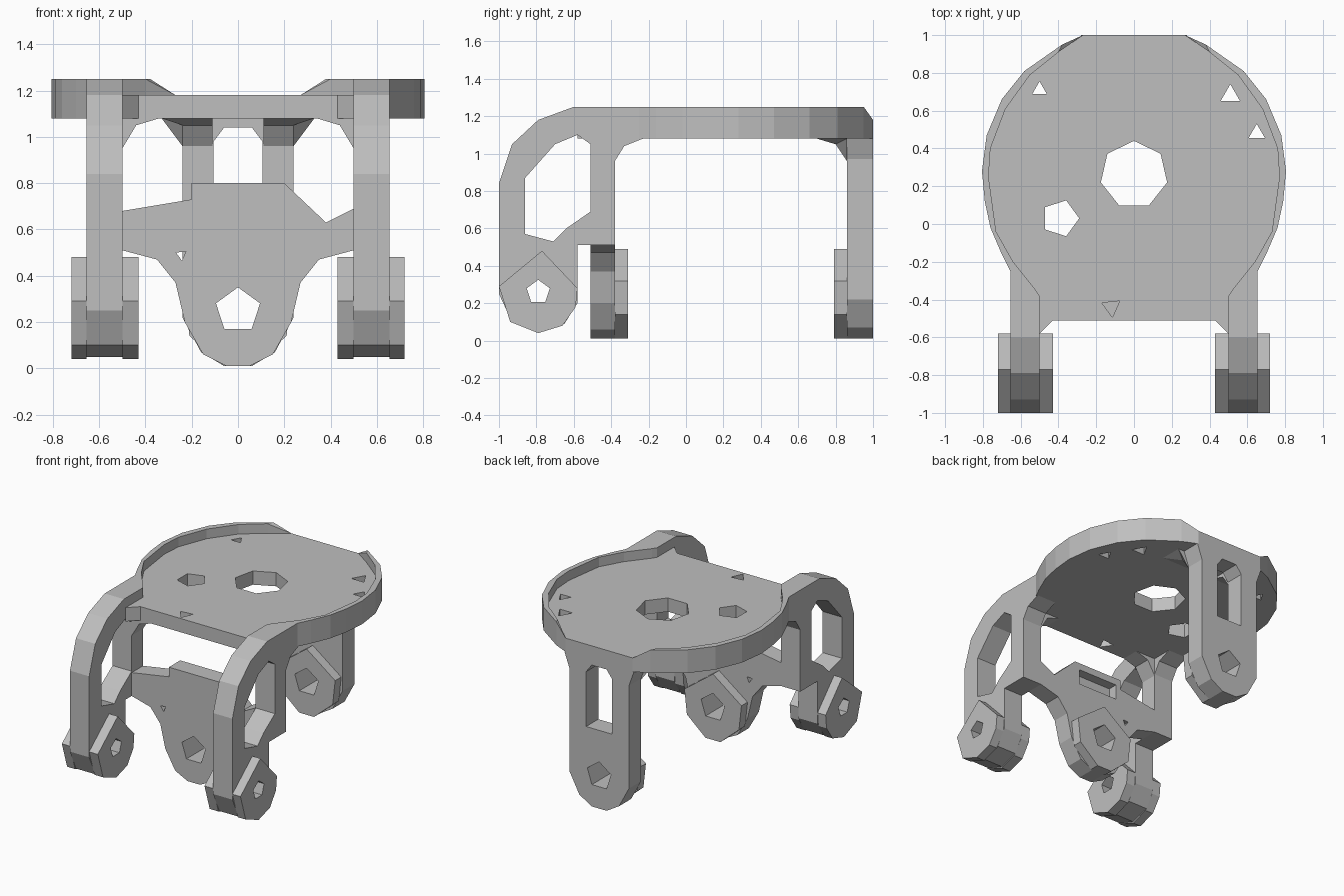
import bpy, bmesh
from math import cos, sin, tau
from mathutils import Vector

if "Cube" in bpy.data.objects:
    bpy.data.objects.remove(bpy.data.objects["Cube"])

grey = bpy.data.materials.new("plain_grey")
grey.use_nodes = True
GREY = (0.52, 0.52, 0.52, 1)
grey.diffuse_color = GREY
grey.node_tree.nodes["Principled BSDF"].inputs["Base Color"].default_value = GREY


def ngon(a, b, r, n, turn=0.25):
    """Regular polygon used for holes."""
    return [(a + r * cos(tau * (i / n + turn)), b + r * sin(tau * (i / n + turn))) for i in range(n)]


def flip(pts, s):
    return [(a * s, b) for a, b in pts]


def both(half):
    """Close a right-hand half outline with its mirror image."""
    return half + [(-a, b) for a, b in reversed(half) if abs(a) > 1e-4]


def prism(name, outline, axis, lo, hi, holes=(), tweak=None):
    """Extrude an outline with holes along an axis."""
    place = {"x": lambda a, b, d: (d, a, b),
             "y": lambda a, b, d: (a, d, b),
             "z": lambda a, b, d: (a, b, d)}[axis]
    bm = bmesh.new()
    pairs = []
    for loop in [outline, *holes]:
        vs = [bm.verts.new(place(a, b, lo)) for a, b in loop]
        pairs += list(zip(vs, vs[1:] + vs[:1]))
    edges = [bm.edges.new(p) for p in pairs]
    normal = Vector(place(0, 0, 1))
    bmesh.ops.triangle_fill(bm, edges=edges, normal=normal, use_beauty=True)
    far = {v: bm.verts.new(v.co + normal * (hi - lo)) for v in list(bm.verts)}
    for f in list(bm.faces):
        bm.faces.new([far[v] for v in reversed(f.verts)])
    for p, q in pairs:
        bm.faces.new((p, q, far[q], far[p]))
    if tweak:
        for v in bm.verts:
            tweak(v.co)
    bmesh.ops.recalc_face_normals(bm, faces=bm.faces[:])
    mesh = bpy.data.meshes.new(name)
    bm.to_mesh(mesh)
    bm.free()
    mesh.materials.append(grey)
    ob = bpy.data.objects.new(name, mesh)
    bpy.context.collection.objects.link(ob)
    return ob


# Top plate with its holes
rim_inner = [(.27, 1), (.40, .91), (.55, .79), (.68, .61), (.76, .40), (.77, .25),
             (.73, -.04), (.64, -.20), (.52, -.35), (.50, -.38)]
plate_half = rim_inner + [(.50, -.58), (.43, -.51)]
plate_holes = [ngon(0, .26, .18, 7), ngon(-.39, .03, .10, 5, 0),
               ngon(-.12, -.44, .055, 3, .1), ngon(.51, .68, .06, 3),
               ngon(.65, .48, .05, 3), ngon(-.5, .71, .045, 3)]
prism("top_plate", both(plate_half), "z", 1.08, 1.18, plate_holes)

# Raised rim, sloping down at the back
rim_outer = [(.655, -.38), (.655, -.25), (.70, -.16), (.76, -.02), (.79, .12), (.805, .28),
             (.78, .47), (.70, .66), (.58, .81), (.38, .95)]


def slope_rim(co):
    if abs(co.x) < .3 and co.z > 1.2:
        co.z = 1.18


# Curved front arms with posts, and their pivot bosses
arm = [(-1, .84), (-.93, 1.05), (-.79, 1.18), (-.6, 1.25), (-.38, 1.25), (-.38, 1.08),
       (-.23, 1.08), (-.33, 1.04), (-.38, .96), (-.38, .51), (-.58, .51), (-.58, .2),
       (-.65, .09), (-.79, .05), (-.93, .1), (-1, .25)]
arm_window = [(-.86, .57), (-.71, .53), (-.64, .6), (-.51, .69), (-.51, 1.05),
              (-.58, 1.1), (-.7, 1.05), (-.86, .87)]
boss = [(-1, .29), (-.77, .48), (-.58, .28), (-.59, .18), (-.66, .08), (-.79, .04), (-.94, .1)]
pivot = ngon(-.79, .26, .065, 5)
corner = [(.5, .95), (.44, 1.05), (.34, 1.08), (.5, 1.08)]
leg_gusset = [(.86, 1.08), (.7, 1.08), (.8, 1.05), (.86, .96)]

for side, s in (("left", 1), ("right", -1)):
    prism(side + "_rim", flip(rim_inner + rim_outer, s), "z", 1.08, 1.25, tweak=slope_rim)
    prism(side + "_arm", arm, "x", .5 * s, .655 * s, [arm_window, pivot])
    prism(side + "_inner_boss", boss, "x", .43 * s, .5 * s, [pivot])
    prism(side + "_outer_boss", boss, "x", .655 * s, .72 * s, [pivot])
    prism(side + "_corner_gusset", flip(corner, s), "y", -.51, -.38)

    def splay(co):
        if co.z > 1.07 and abs(co.x) > .2:
            co.x = .33 * s
    prism(side + "_leg_gusset", leg_gusset, "x", .11 * s, .24 * s, tweak=splay)

# Front cross panel: solid face and a pocketed back layer
lower = [(.35, .47), (.27, .37), (.23, .2), (.15, .06), (.05, .01)]
panel = ([(-.5, .51)] + flip(lower, -1) + lower[::-1] +
         [(.5, .51), (.5, .69), (.38, .63), (.2, .8), (-.2, .8), (-.2, .73), (-.5, .68)])
pin = ngon(0, .25, .1, 5)
notch = ngon(-.245, .49, .025, 3, .1)
pocket = [(-.16, .64), (.16, .64), (.16, .75), (-.16, .75)]
prism("front_panel_face", panel, "y", -.51, -.45, [pin, notch])
prism("front_panel_back", panel, "y", -.45, -.38, [pin, notch, pocket])

# Rear leg with window
leg = both([(.28, 1.08), (.24, .97), (.24, .22), (.16, .07), (.06, .01)])
leg_window = both([(.105, .58), (.105, .98), (.06, 1.04)])
prism("rear_leg", leg, "y", .86, 1, [pin, leg_window])

# Faceted bosses behind the front panel and inside the rear leg
hub = both([(0, .49), (.23, .32), (.21, .14), (.06, .01)])
prism("front_panel_boss", hub, "y", -.38, -.31, [pin])
prism("rear_leg_boss", hub, "y", .79, .86, [pin])
